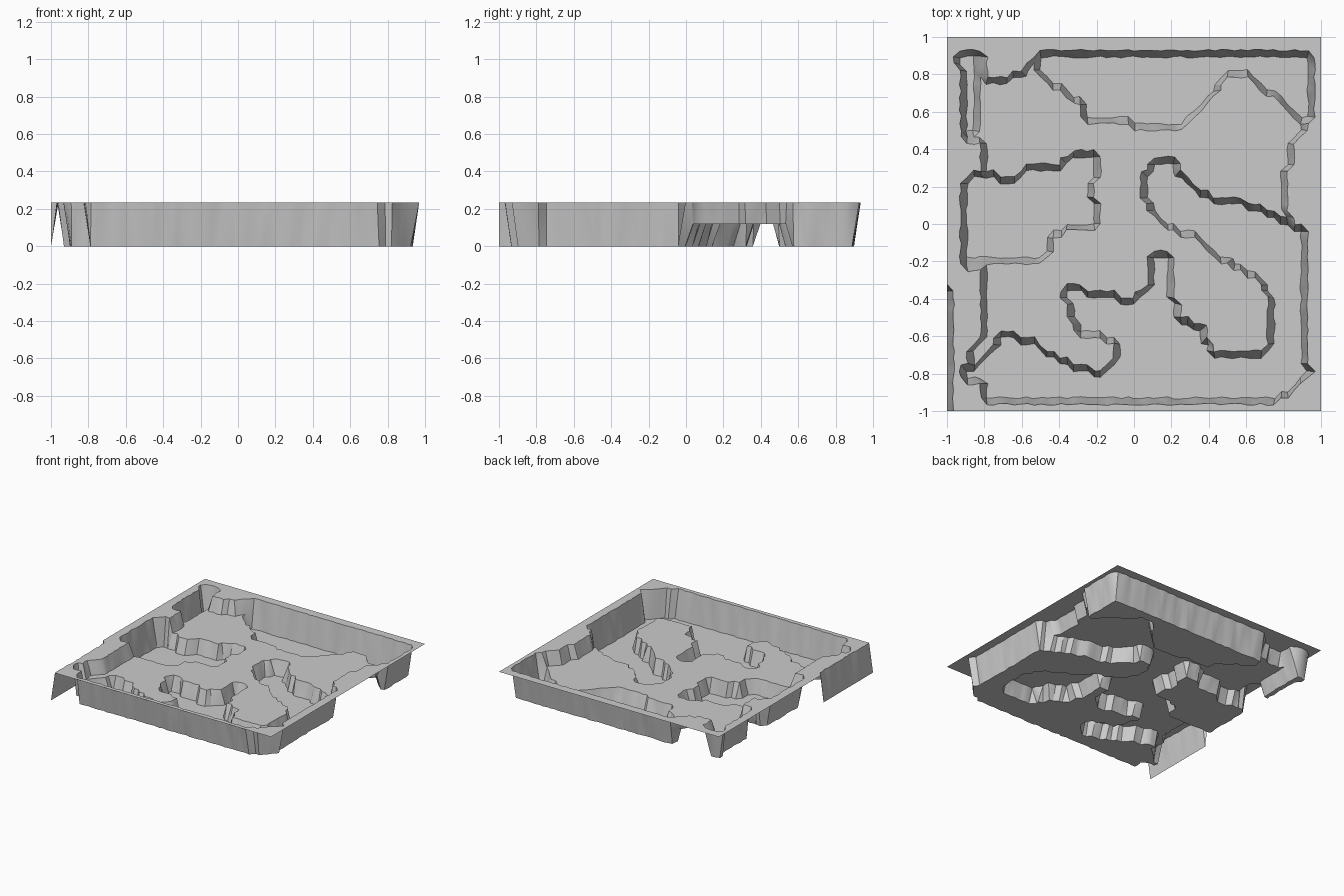
import bpy, bmesh, math, random

if "Cube" in bpy.data.objects:
    bpy.data.objects.remove(bpy.data.objects["Cube"])

random.seed(4)
N = 56                       # grid cells per side; one cell is one cliff width
RIM, MID, LOW = 0.235, 0.12, 0.0

# Inner outline of the high rim
basin = [(-.93, .92), (-.82, .92), (-.80, .77), (-.70, .77), (-.58, .83), (-.50, .91),
         (.95, .91), (.93, .55), (.83, .40), (.80, .10), (.85, -.02), (.91, -.02),
         (.93, -.82), (.77, -.94), (-.82, -.94), (-.82, -.85), (-.90, -.83), (-.88, -.70),
         (-.81, -.62), (-.81, -.25), (-.91, -.22), (-.91, .24), (-.82, .28), (-.82, .43),
         (-.92, .45)]

# Sunken areas, cut out of the middle terrace
north_pit = [(-.50, 1), (-.50, .80), (-.25, .62), (-.25, .55), (.25, .52), (.42, .68),
             (.48, .80), (.60, .80), (.90, .56), (1, .55), (1, 1)]
west_pit = [(-1, .26), (-.82, .26), (-.65, .24), (-.58, .30), (-.40, .31), (-.27, .40),
            (-.18, .35), (-.22, .20), (-.20, -.02), (-.43, -.04), (-.47, -.20), (-1, -.20)]
south_pit = [(1, -.02), (.85, -.01), (.62, .10), (.35, .16), (.20, .34), (.10, .35),
             (.06, .25), (.08, .06), (.20, -.03), (.37, -.08), (.47, -.20), (.65, -.28),
             (.75, -.42), (.75, -.62), (.68, -.69), (.42, -.68), (.38, -.58), (.22, -.50),
             (.20, -.16), (.10, -.17), (.08, -.34), (0, -.41), (-.25, -.36), (-.28, -.33),
             (-.38, -.34), (-.30, -.58), (-.10, -.62), (-.10, -.74), (-.18, -.79),
             (-.30, -.78), (-.55, -.63), (-.70, -.59), (-.85, -.75), (-1, -.80),
             (-1, -1), (1, -1)]
corner_gully = [(-1, .50), (-.84, .50), (-.84, 1), (-1, 1)]
pits = [north_pit, west_pit, south_pit, corner_gully]


def inside(x, y, poly):
    hit = False
    for (x1, y1), (x2, y2) in zip(poly, poly[1:] + poly[:1]):
        if (y1 > y) != (y2 > y) and x < x1 + (y - y1) * (x2 - x1) / (y2 - y1):
            hit = not hit
    return hit


def height(x, y):
    if x < -.98 and y < -.35:          # outer cliff at the front left edge
        return LOW
    if not inside(x, y, basin):
        return RIM
    return LOW if any(inside(x, y, p) for p in pits) else MID


# Terrain sheet: a grid lifted to the three terrace levels, with ragged cliffs
bm = bmesh.new()
bmesh.ops.create_grid(bm, x_segments=N, y_segments=N, size=1)
for v in bm.verts:
    v.co.z = height(v.co.x, v.co.y)
for v in bm.verts:
    if not v.is_boundary:
        v.co.x += random.uniform(-.006, .006)
        v.co.y += random.uniform(-.006, .006)
bmesh.ops.triangulate(bm, faces=bm.faces[:])

mesh = bpy.data.meshes.new("terrain_tile")
bm.to_mesh(mesh)
bm.free()
terrain = bpy.data.objects.new("terrain_tile", mesh)
bpy.context.collection.objects.link(terrain)
bpy.context.view_layer.objects.active = terrain
terrain.select_set(True)
bpy.ops.object.shade_smooth_by_angle(angle=math.radians(35))
